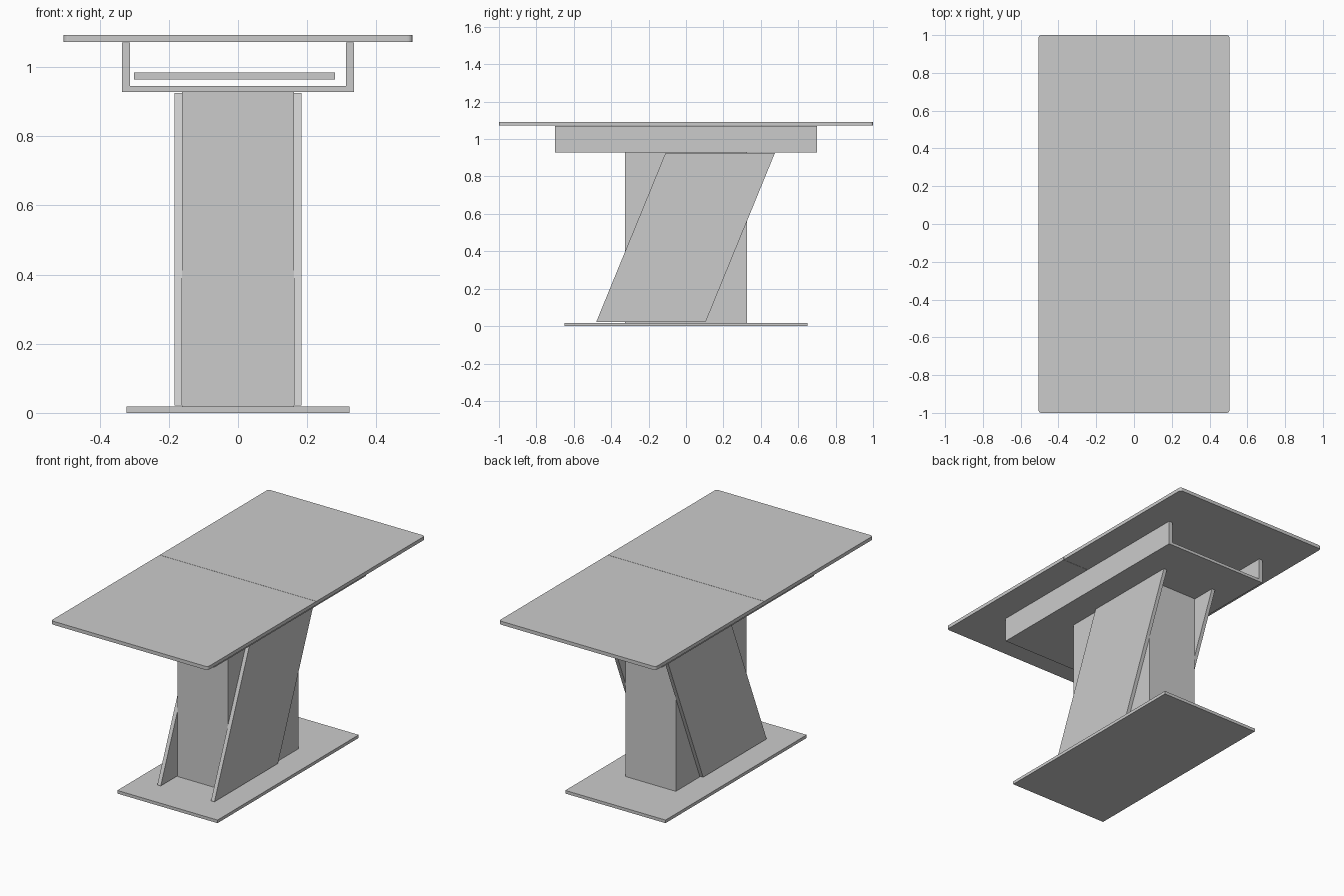
import bpy, bmesh, math

if "Cube" in bpy.data.objects:
    bpy.data.objects.remove(bpy.data.objects["Cube"])


def make_object(name, bm):
    bmesh.ops.recalc_face_normals(bm, faces=bm.faces)
    mesh = bpy.data.meshes.new(name)
    bm.to_mesh(mesh)
    bm.free()
    obj = bpy.data.objects.new(name, mesh)
    bpy.context.collection.objects.link(obj)
    return obj


def prism(name, points, offset):
    """Closed solid: a planar outline swept along an offset vector."""
    bm = bmesh.new()
    face = bm.faces.new([bm.verts.new(p) for p in points])
    swept = bmesh.ops.extrude_face_region(bm, geom=[face], use_keep_orig=True)
    verts = [g for g in swept["geom"] if isinstance(g, bmesh.types.BMVert)]
    bmesh.ops.translate(bm, verts=verts, vec=offset)
    return make_object(name, bm)


def slab(name, x0, x1, y0, y1, z0, z1):
    outline = [(x0, y0, z0), (x1, y0, z0), (x1, y1, z0), (x0, y1, z0)]
    return prism(name, outline, (0, 0, z1 - z0))


# Base plate and central column
slab("base_plate", -0.323, 0.323, -0.65, 0.65, 0, 0.018)
slab("column", -0.162, 0.162, -0.325, 0.325, 0.018, 0.928)

# Slanted panels on both sides of the column
slant = [(-0.48, 0.022), (0.105, 0.022), (0.475, 0.925), (-0.11, 0.925)]
for side, name in ((1, "right_slanted_panel"), (-1, "left_slanted_panel")):
    prism(name, [(side * 0.162, y, z) for y, z in slant], (side * 0.022, 0, 0))

# U-shaped tray under the top
half = [(0.335, 0.928), (0.335, 1.071), (0.312, 1.071), (0.312, 0.945)]
profile = half + [(-x, z) for x, z in reversed(half)]
prism("support_tray", [(x, -0.70, z) for x, z in profile], (0, 1.40, 0))

# Spare leaf stored inside the tray
slab("extension_leaf", -0.30, 0.28, -0.505, 0.505, 0.963, 0.984)

# Two tabletop halves with rounded outer corners, meeting at a thin seam
W, R, SEAM = 0.505, 0.015, 0.0008
for side, name in ((-1, "front_tabletop"), (1, "back_tabletop")):
    corner = []
    for i in range(5):
        a = math.radians(90 * i / 4)
        corner.append((W - R + R * math.cos(a), side * (1 - R + R * math.sin(a))))
    right = [(W, side * SEAM)] + corner
    outline = right + [(-x, y) for x, y in reversed(right)]
    prism(name, [(x, y, 1.072) for x, y in outline], (0, 0, 0.0205))
